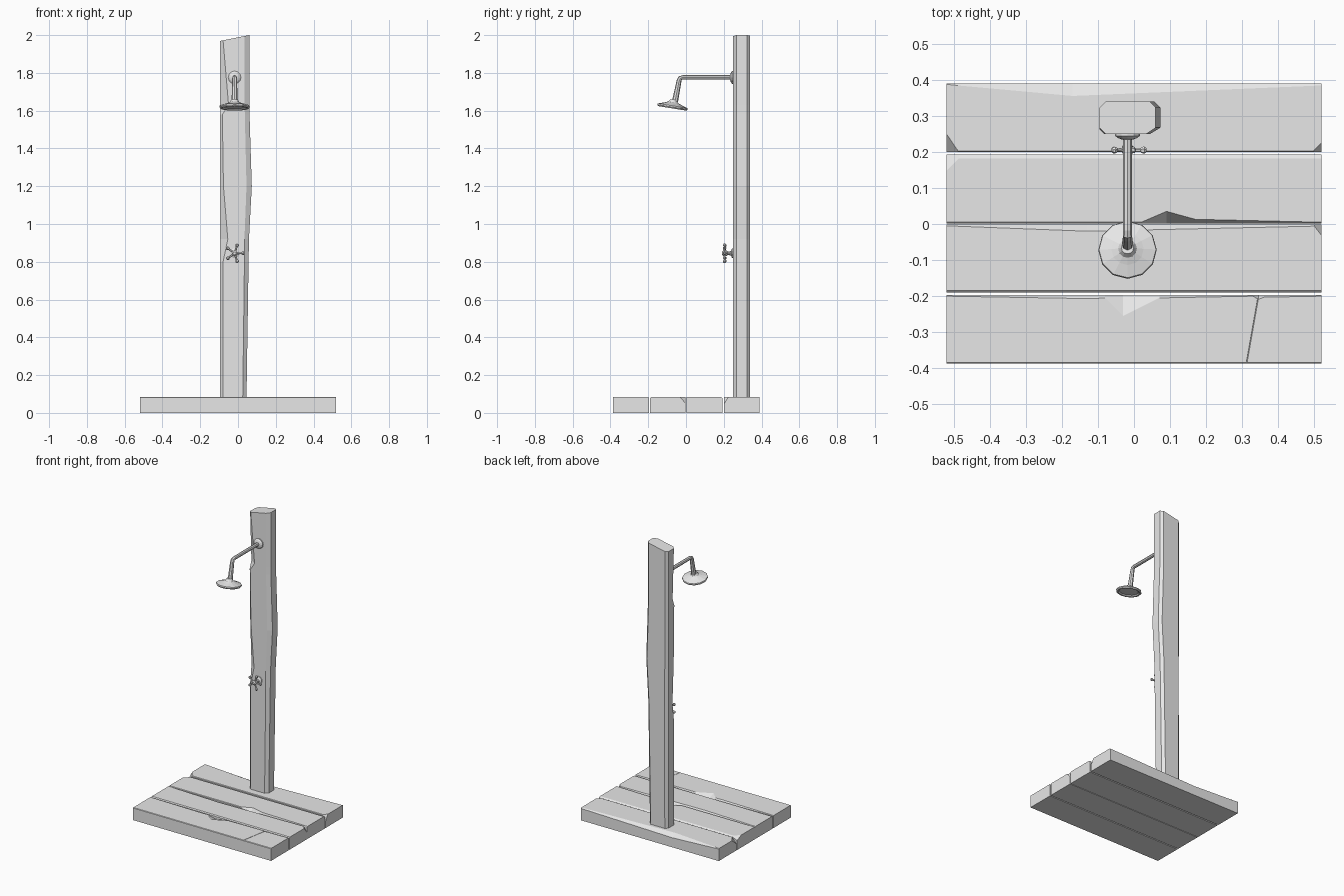
import bpy, bmesh
from math import cos, sin, pi
from mathutils import Vector

if "Cube" in bpy.data.objects:
    bpy.data.objects.remove(bpy.data.objects["Cube"], do_unlink=True)

grey = bpy.data.materials.new("plain grey")
grey.use_nodes = True
colour = (0.8, 0.8, 0.8, 1)
grey.diffuse_color = colour
grey.node_tree.nodes["Principled BSDF"].inputs["Base Color"].default_value = colour


def loft(name, *strands):
    """Skin each list of equal-sized rings and cap both ends."""
    bm = bmesh.new()
    for rings in strands:
        rows = [[bm.verts.new(p) for p in r] for r in rings]
        n = len(rows[0])
        for a, b in zip(rows, rows[1:]):
            for i in range(n):
                j = (i + 1) % n
                bm.faces.new((a[i], a[j], b[j], b[i]))
        bm.faces.new(rows[0][::-1])
        bm.faces.new(rows[-1])
    bmesh.ops.recalc_face_normals(bm, faces=bm.faces)
    me = bpy.data.meshes.new(name)
    bm.to_mesh(me)
    bm.free()
    me.materials.append(grey)
    ob = bpy.data.objects.new(name, me)
    bpy.context.collection.objects.link(ob)
    return ob


def turned(origin, axis, profile, sides):
    """Rings for a turned shape; profile holds (distance along axis, radius)."""
    origin, axis = Vector(origin), Vector(axis).normalized()
    u = axis.orthogonal().normalized()
    v = axis.cross(u)
    angles = [2 * pi * (i + 0.5) / sides for i in range(sides)]
    return [[origin + axis * d + (u * cos(t) + v * sin(t)) * r for t in angles]
            for d, r in profile]


def sample(table, x):
    """Linear interpolation of rows that start with x."""
    for a, b in zip(table, table[1:]):
        if x <= b[0]:
            f = (x - a[0]) / (b[0] - a[0])
            return [p + (q - p) * f for p, q in zip(a[1:], b[1:])]
    return table[-1][1:]


# Planks with worn top edges: rows of (x, chip width, chip depth)
E, H = 0.52, 0.085
SHARP = [(-E, .003, .003), (E, .003, .003)]


def plank(name, y0, y1, front=SHARP, back=SHARP):
    rings = []
    for x in sorted({row[0] for row in front + back}):
        fw, fd = sample(front, x)
        bw, bd = sample(back, x)
        rings.append([(x, y0, 0), (x, y1, 0), (x, y1, H - bd),
                      (x, y1 - bw, H), (x, y0 + fw, H), (x, y0, H - fd)])
    return loft(name, rings)


front_plank = plank("front_plank", -.387, -.197, back=[
    (-E, .003, .003), (-.12, .01, .01), (-.08, .008, .008), (-.03, .058, .02),
    (.07, .008, .01), (.33, .003, .003), (.345, .012, .02), (.36, .006, .01), (E, .003, .003)])
plank("front_middle_plank", -.19, -.002,
      front=[(-E, .006, .006), (E, .006, .006)],
      back=[(-E, .003, .004), (-.13, .018, .02), (.5, .004, .005), (E, .03, .035)])
plank("back_middle_plank", .002, .192,
      front=[(-E, .003, .003), (.02, .003, .003), (.09, .033, .04),
             (.17, .011, .03), (E, .003, .005)],
      back=[(-E, .045, .02), (-.485, .01, .006), (E, .01, .006)])
plank("back_plank", .2, .39,
      front=[(-E, .05, .04), (-.488, .003, .003), (.498, .003, .003), (E, .025, .04)],
      back=[(-E, .003, .003), (-.17, .035, .02), (E, .006, .004)])

# Thin crack across the front plank
cutter = loft("crack_cutter", [[(x, y, .1), (x + .012, y, .1), (x + .003, y, H - .004)]
                               for x, y in ((.306, -.4), (.343, -.19))])
cutter.hide_render = True
cutter.hide_viewport = True
cut = front_plank.modifiers.new("crack", 'BOOLEAN')
cut.operation = 'DIFFERENCE'
cut.object = cutter

# Post: rows of (height, right side, left side, right front chip, left front chip)
POST = [(.08, -.095, .045, .015, .02), (.8, -.094, .056, .015, .022),
        (.92, -.094, .058, .04, .024), (1.2, -.095, .073, .018, .028),
        (1.58, -.095, .061, .012, .025), (1.63, -.095, .06, .045, .025),
        (2.0, -.095, .06, .016, .025)]
F, B, C = .25, .34, .017
rings = []
for z, x0, x1, a, b in POST:
    ring = [(x0 + a, F), (x1 - b, F), (x1, F + C), (x1, B - C),
            (x1 - C, B), (x0 + C, B), (x0, B - C), (x0, F + min(a, .03))]
    slope = .2 if z == 2.0 else 0
    rings.append([(x, y, z - slope * (x1 - x)) for x, y in ring])
loft("post", rings)

# Shower arm and wall flange
X = -.018
path = [(.25, 1.776), (-.02, 1.776), (-.031, 1.771), (-.037, 1.757), (-.058, 1.65)]
normals = [(0, 1), (.2, 1), (-.6, .8), (-.95, .3), (-1, .2)]
arm = []
for (y, z), n, r in zip(path, normals, (.012, .012, .013, .013, .016)):
    n = Vector((0, *n)).normalized()
    arm.append([Vector((X, y, z)) + r * (n * sin(i * pi / 4) + Vector((cos(i * pi / 4), 0, 0)))
                for i in range(8)])
loft("shower_arm", arm)
loft("arm_flange", turned((X, .252, 1.776), (0, -1, 0),
                          [(0, .034), (.008, .034), (.014, .026), (.018, .015)], 12))

# Tilted shower head with recessed spray plate
loft("shower_head", turned((X, -.073, 1.613), (0, .16, 1),
     [(.006, .02), (.007, .06), (.0, .067), (-.001, .076), (.006, .081), (.013, .079),
      (.024, .045), (.032, .026), (.046, .017)], 12))

# Valve: turned stem and five knobbed spokes
Z, Y = .845, .205
loft("valve_stem", turned((X, .252, Z), (0, -1, 0),
     [(0, .026), (.008, .026), (.014, .012), (.03, .009), (.036, .015),
      (.055, .015), (.062, .008)], 10))
spokes = []
for k in range(5):
    t = 2 * pi * k / 5
    spokes.append(turned((X, Y, Z), (cos(t), 0, sin(t)),
                  [(.005, .006), (.036, .005), (.04, .009), (.047, .01), (.053, .005)], 6))
loft("valve_handle", *spokes)
